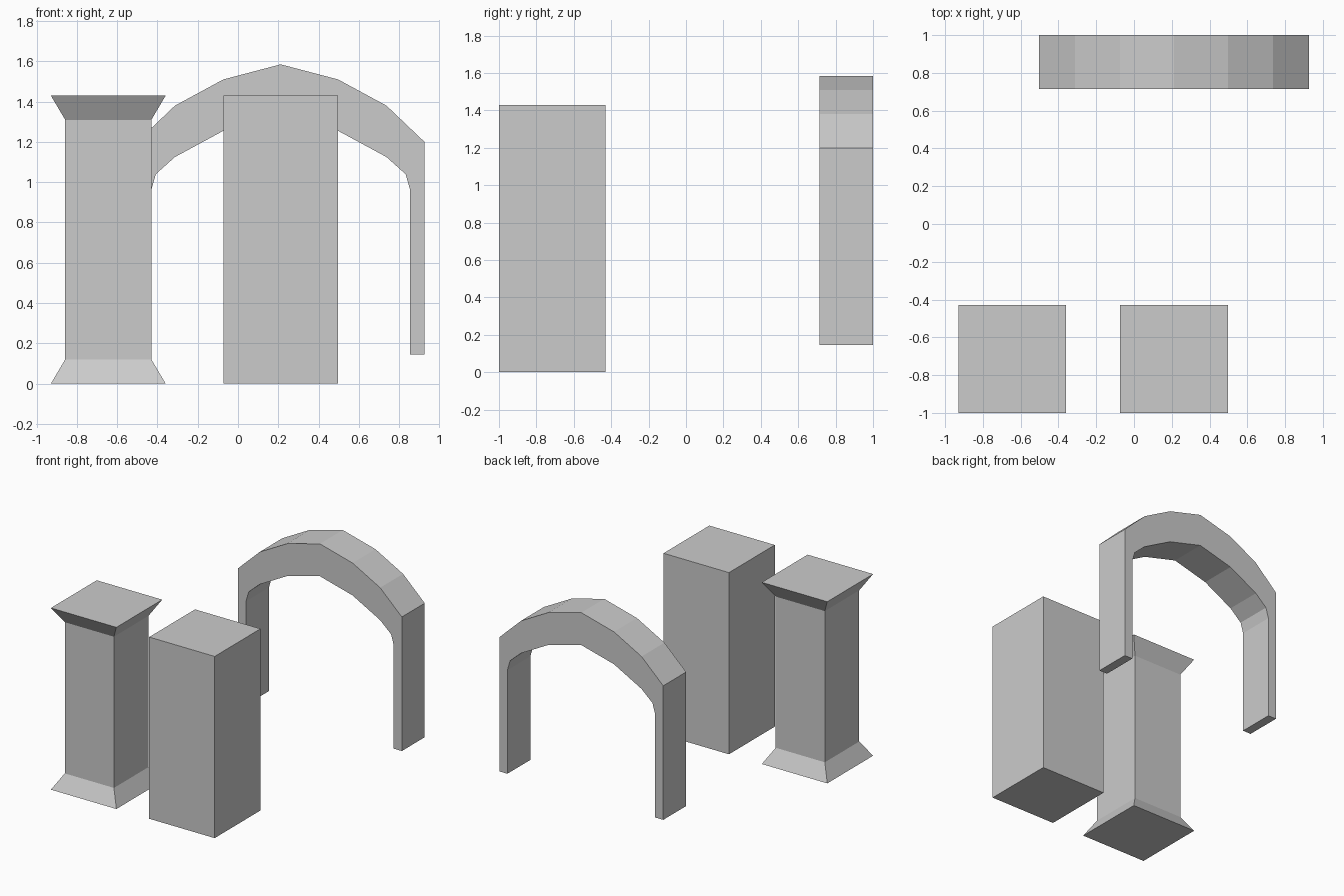
import bpy, bmesh

if "Cube" in bpy.data.objects:
    bpy.data.objects.remove(bpy.data.objects["Cube"])

stone = bpy.data.materials.new("grey stone")
stone.diffuse_color = (0.6, 0.6, 0.6, 1.0)
stone.use_nodes = True
stone.node_tree.nodes["Principled BSDF"].inputs["Base Color"].default_value = stone.diffuse_color


def finish(name, bm):
    bmesh.ops.recalc_face_normals(bm, faces=bm.faces[:])
    mesh = bpy.data.meshes.new(name)
    bm.to_mesh(mesh)
    bm.free()
    mesh.materials.append(stone)
    obj = bpy.data.objects.new(name, mesh)
    bpy.context.collection.objects.link(obj)
    return obj


def square_stack(name, x, y, levels):
    """Closed square post from (height, half width) levels."""
    bm = bmesh.new()
    rings = [[bm.verts.new((x + sx * h, y + sy * h, z))
              for sx, sy in ((-1, -1), (1, -1), (1, 1), (-1, 1))]
             for z, h in levels]
    for a, b in zip(rings, rings[1:]):
        for i in range(4):
            j = (i + 1) % 4
            bm.faces.new((a[i], a[j], b[j], b[i]))
    bm.faces.new(rings[0][::-1])
    bm.faces.new(rings[-1])
    return finish(name, bm)


def arch(name, cx, y0, y1, outer, inner):
    """Extruded arch from half outlines, mirrored about cx."""
    def full(half):
        return [(cx - x, z) for x, z in half] + [(cx + x, z) for x, z in half[-2::-1]]

    bm = bmesh.new()
    rows = [[bm.verts.new((x, y, z)) for x, z in full(half)]
            for half, y in ((outer, y0), (inner, y0), (inner, y1), (outer, y1))]
    n = len(rows[0])
    for r in range(4):
        a, b = rows[r], rows[(r + 1) % 4]
        for i in range(n - 1):
            bm.faces.new((a[i], a[i + 1], b[i + 1], b[i]))
    for i in (0, n - 1):  # feet
        bm.faces.new([row[i] for row in rows])
    return finish(name, bm)


# Column with flared base and capital
square_stack("column", -0.644, -0.715,
             [(0, 0.285), (0.12, 0.214), (1.31, 0.214), (1.43, 0.285)])

# Plain block pillar
square_stack("block_pillar", 0.212, -0.715, [(0, 0.285), (1.43, 0.285)])

# Faceted arch on two thin legs; half outlines run from foot to crown
arch("arch", 0.212, 0.715, 1.0,
     [(0.714, 0.145), (0.714, 0.96), (0.714, 1.20), (0.525, 1.38), (0.285, 1.51), (0, 1.585)],
     [(0.643, 0.145), (0.643, 0.96), (0.62, 1.04), (0.525, 1.125), (0.285, 1.255), (0, 1.33)])
